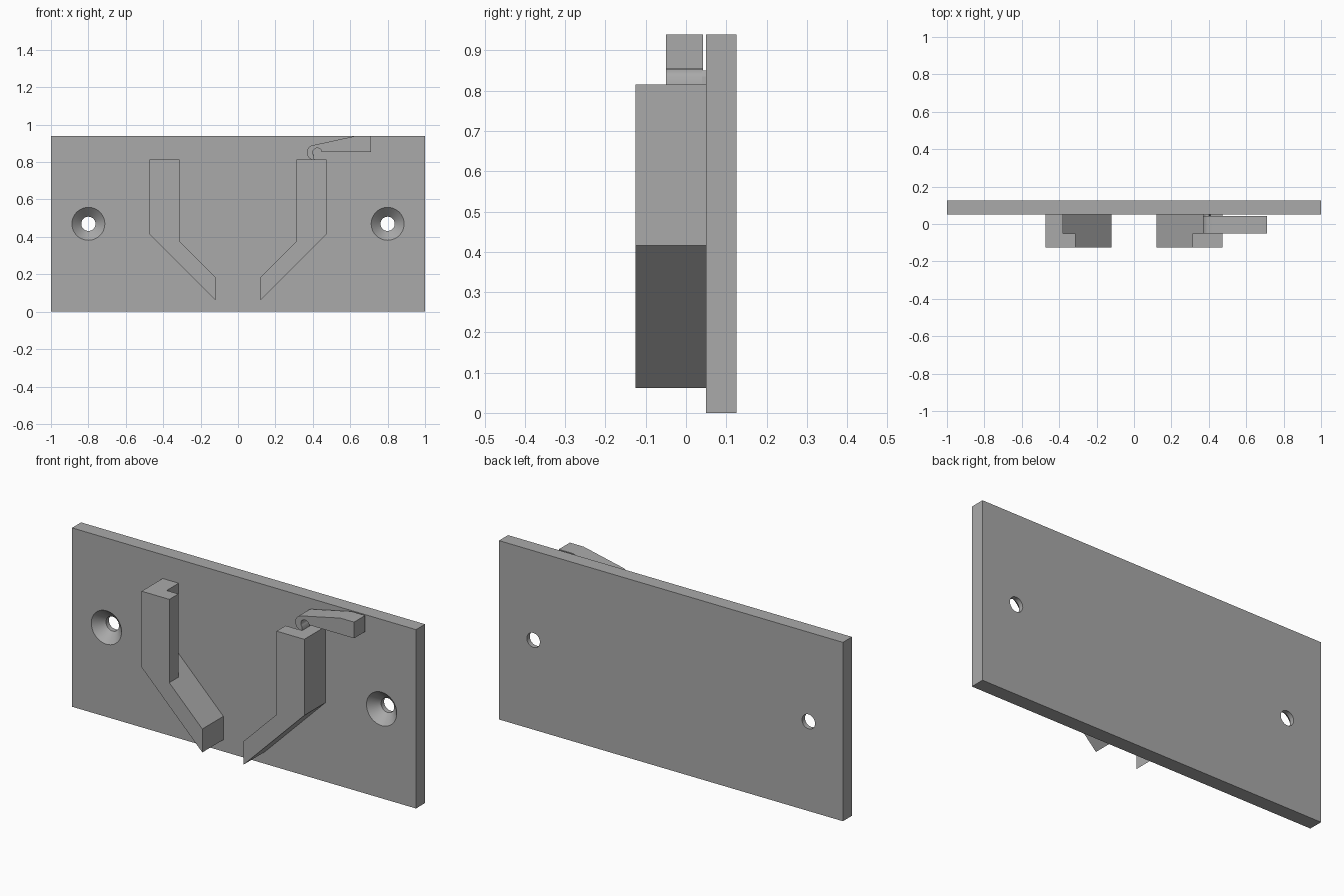
import bpy, bmesh
from math import cos, sin, radians

if "Cube" in bpy.data.objects:
    bpy.data.objects.remove(bpy.data.objects["Cube"], do_unlink=True)

grey = bpy.data.materials.new("plain grey")
grey.use_nodes = True
COLOUR = (0.4, 0.4, 0.4, 1)
grey.diffuse_color = COLOUR
grey.node_tree.nodes["Principled BSDF"].inputs["Base Color"].default_value = COLOUR


def finish(bm, name):
    bmesh.ops.recalc_face_normals(bm, faces=bm.faces)
    mesh = bpy.data.meshes.new(name)
    bm.to_mesh(mesh)
    bm.free()
    mesh.materials.append(grey)
    obj = bpy.data.objects.new(name, mesh)
    bpy.context.collection.objects.link(obj)
    return obj


def add_prism(bm, outline, y0, y1):
    """Extrude an (x, z) outline from y0 to y1."""
    face = bm.faces.new([bm.verts.new((x, y0, z)) for x, z in outline])
    new = bmesh.ops.extrude_face_region(bm, geom=[face])["geom"]
    verts = [v for v in new if isinstance(v, bmesh.types.BMVert)]
    bmesh.ops.translate(bm, verts=verts, vec=(0, y1 - y0, 0))


def prism(name, outline, y0, y1):
    bm = bmesh.new()
    add_prism(bm, outline, y0, y1)
    return finish(bm, name)


def screw_cutter(x, z, segments=48):
    """Countersunk screw hole: a cone followed by a straight bore."""
    bm = bmesh.new()
    rings = []
    for y, r in ((0.04, 0.098), (0.10, 0.038), (0.14, 0.038)):
        rings.append([bm.verts.new((x + r * cos(radians(360 * i / segments)), y,
                                    z + r * sin(radians(360 * i / segments))))
                      for i in range(segments)])
    for a, b in zip(rings, rings[1:]):
        for i in range(segments):
            j = (i + 1) % segments
            bm.faces.new((a[i], a[j], b[j], b[i]))
    bm.faces.new(rings[0])
    bm.faces.new(rings[-1])
    return finish(bm, "screw_hole_cutter")


def arc(cx, cz, r, start, end, steps=14):
    angles = [radians(start + (end - start) * i / steps) for i in range(steps + 1)]
    return [(cx + r * cos(a), cz + r * sin(a)) for a in angles]


def select_only(obj):
    bpy.ops.object.select_all(action="DESELECT")
    obj.select_set(True)
    bpy.context.view_layer.objects.active = obj


# Back plate with two countersunk screw holes
plate = prism("back_plate", [(-1, 0), (1, 0), (1, 0.94), (-1, 0.94)], 0.05, 0.125)
select_only(plate)
for side in (-1, 1):
    cutter = screw_cutter(side * 0.8, 0.47)
    mod = plate.modifiers.new("screw_hole", "BOOLEAN")
    mod.operation = "DIFFERENCE"
    mod.solver = "EXACT"
    mod.object = cutter
    bpy.ops.object.modifier_apply(modifier=mod.name)
    bpy.data.objects.remove(cutter, do_unlink=True)
bpy.ops.object.shade_smooth_by_angle(angle=radians(30))

# Guide rails: a front lip, and a slimmer wall behind it that leaves a slot
for side, name in ((1, "left"), (-1, "right")):
    def rail(inner):
        points = [(0.473, 0.815), (inner, 0.815), (inner, inner + 0.065),
                  (0.12, 0.185), (0.12, 0.062), (0.473, 0.415)]
        return [(side * x, z) for x, z in points]
    prism(name + "_rail_lip", rail(0.312), -0.125, -0.05)
    prism(name + "_rail_wall", rail(0.38), -0.05, 0.05)

# Spring latch: hooked neck rising from the left rail into a wedge lever
outer = arc(0.408, 0.851, 0.04, 262, 105)
inner = arc(0.424, 0.851, 0.024, 0, 180) + arc(0.424, 0.851, 0.024, 180, 220, 4)
latch_outline = (outer + [(0.63, 0.94), (0.71, 0.94), (0.71, 0.855), (0.448, 0.855)]
                 + inner + [(0.408, 0.814)])
latch = prism("spring_latch", latch_outline, -0.05, 0.042)
select_only(latch)
bpy.ops.object.shade_smooth_by_angle(angle=radians(30))

# Foot that ties the latch neck to the plate
prism("latch_foot", [(0.372, 0.85), (0.38, 0.825), (0.40, 0.812), (0.408, 0.814),
                     (0.406, 0.835), (0.400, 0.85)], 0.04, 0.05)
